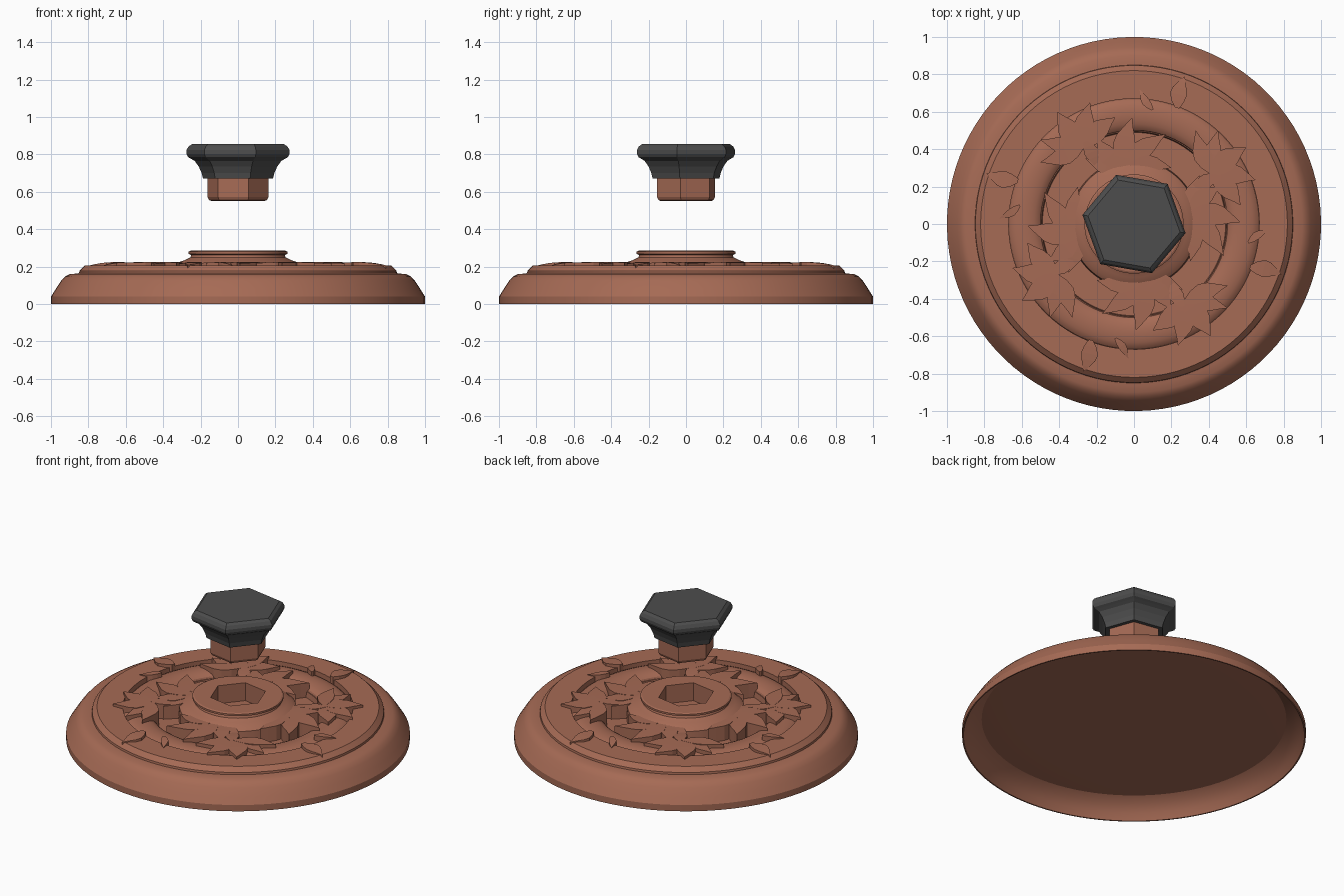
import bpy, bmesh, math

if "Cube" in bpy.data.objects:
    bpy.data.objects.remove(bpy.data.objects["Cube"])

def material(name, rgb):
    m = bpy.data.materials.new(name)
    m.diffuse_color = (*rgb, 1)
    m.use_nodes = True
    m.node_tree.nodes["Principled BSDF"].inputs["Base Color"].default_value = m.diffuse_color
    return m

BROWN = material("terracotta brown", (0.38, 0.145, 0.09))
DARK = material("charcoal", (0.075, 0.075, 0.075))
TURN = math.radians(-10)   # twist of the hexagonal parts

def finish(name, bm, mat, angle=None):
    bmesh.ops.recalc_face_normals(bm, faces=bm.faces)
    me = bpy.data.meshes.new(name)
    bm.to_mesh(me)
    bm.free()
    ob = bpy.data.objects.new(name, me)
    bpy.context.collection.objects.link(ob)
    me.materials.append(mat)
    if angle:
        bpy.ops.object.select_all(action='DESELECT')
        ob.select_set(True)
        bpy.context.view_layer.objects.active = ob
        bpy.ops.object.shade_smooth_by_angle(angle=math.radians(angle))
    return ob

def lathe(name, profile, sides, mat, angle=None):
    """Spin (radius, z[, 'hex']) points; 'hex' rings follow a hexagon."""
    bm = bmesh.new()
    rings = []
    for p in profile:
        ring = []
        for i in range(sides):
            a = 2 * math.pi * i / sides
            r = p[0]
            if len(p) > 2:
                r *= math.cos(math.pi / 6) / math.cos(a % (math.pi / 3) - math.pi / 6)
            ring.append(bm.verts.new((r * math.cos(a + TURN), r * math.sin(a + TURN), p[1])))
        rings.append(ring)
    for lo, hi in zip(rings, rings[1:]):
        for i in range(sides):
            j = (i + 1) % sides
            bm.faces.new((lo[i], lo[j], hi[j], hi[i]))
    bm.faces.new(rings[0])
    bm.faces.new(rings[-1])
    return finish(name, bm, mat, angle)

# Lid disc: hollow underside, rounded rim, stepped plateau, bulged ring, sunken floor, socketed boss
bulge = [(0.585 + 0.085 * math.cos(t), 0.165 + 0.035 * math.sin(t))
         for t in [math.pi * k / 10 for k in range(11)]]
lathe("lid_disc",
      [(0.67, 0.105), (0.886, 0.11), (0.93, 0.085), (0.97, 0.04), (0.992, 0.0),
       (1.0, 0.0), (1.0, 0.04), (0.975, 0.08), (0.945, 0.125), (0.925, 0.147),
       (0.90, 0.16), (0.862, 0.163), (0.85, 0.165), (0.848, 0.178), (0.82, 0.205),
       (0.67, 0.205)] + bulge +
      [(0.495, 0.165), (0.49, 0.13), (0.345, 0.13), (0.34, 0.205), (0.315, 0.225),
       (0.285, 0.235), (0.255, 0.25), (0.25, 0.262), (0.265, 0.268), (0.265, 0.28),
       (0.255, 0.285), (0.165, 0.285, 'hex'), (0.165, 0.17, 'hex')],
      96, BROWN, 25)

# Carved foliage: one quarter of leaves as (base, tip, half width, tip height), turned four times
LEAVES = [
    ((-.27, .42), (-.50, .33), .050, .222), ((-.27, .42), (-.41, .60), .060, .222),
    ((-.27, .42), (-.235, .65), .055, .222), ((-.26, .42), (-.10, .57), .055, .222),
    ((-.28, .42), (-.50, .45), .045, .218), ((-.26, .44), (-.20, .30), .040, .215),
    ((-.30, -.06), (-.57, -.01), .060, .218), ((-.30, -.05), (-.48, .17), .055, .222),
    ((-.30, -.07), (-.46, -.20), .050, .222), ((-.30, -.06), (-.35, -.26), .045, .215),
    ((-.32, -.02), (-.30, .20), .045, .220),
    ((-.62, .23), (-.79, .27), .045, .208), ((-.61, .10), (-.72, .03), .022, .208),
]

def add_leaf(bm, base, tip, half, ztip, turn, lift):
    dx, dy = tip[0] - base[0], tip[1] - base[1]
    length = math.hypot(dx, dy)
    ux, uy = dx / length, dy / length
    outline = [(t, w) for t, w in ((0, .25), (.2, .75), (.42, 1), (.62, .82), (.82, .38))]
    path = outline + [(1, 0)] + [(t, -w) for t, w in reversed(outline)]
    c, s = math.cos(turn), math.sin(turn)
    top, low = [], []
    for t, w in path:
        # leaves sweep gently sideways toward the tip
        side = w * half + 0.06 * length * math.sin(math.pi * t)
        x = base[0] + ux * t * length - uy * side
        y = base[1] + uy * t * length + ux * side
        z = 0.226 + (ztip - 0.226) * t ** 2 + lift
        x, y = c * x - s * y, s * x + c * y
        top.append(bm.verts.new((x, y, z)))
        low.append(bm.verts.new((x, y, 0.12)))
    n = len(path)
    for i in range(n):
        j = (i + 1) % n
        bm.faces.new((low[i], low[j], top[j], top[i]))
    bm.faces.new(low[::-1])
    # top in strips across the blade
    for i in range(4):
        bm.faces.new((top[i], top[i + 1], top[n - 2 - i], top[n - 1 - i]))
    bm.faces.new((top[4], top[5], top[6]))

bm = bmesh.new()
for q in range(4):
    for k, (b, t, h, z) in enumerate(LEAVES):
        add_leaf(bm, b, t, h, z, q * math.pi / 2, -0.0007 * (k % 5))
finish("carved_leaves", bm, BROWN)

# Hexagonal peg floating above its socket
lathe("knob_peg", [(0.14, 0.55), (0.157, 0.556), (0.165, 0.572), (0.165, 0.67)], 6, BROWN)

# Hexagonal knob with flared neck and rounded head
lathe("knob_grip",
      [(0.19, 0.67), (0.197, 0.70), (0.213, 0.735), (0.235, 0.765), (0.255, 0.777),
       (0.27, 0.785), (0.28, 0.803), (0.28, 0.823), (0.268, 0.843), (0.25, 0.855)],
      6, DARK)
